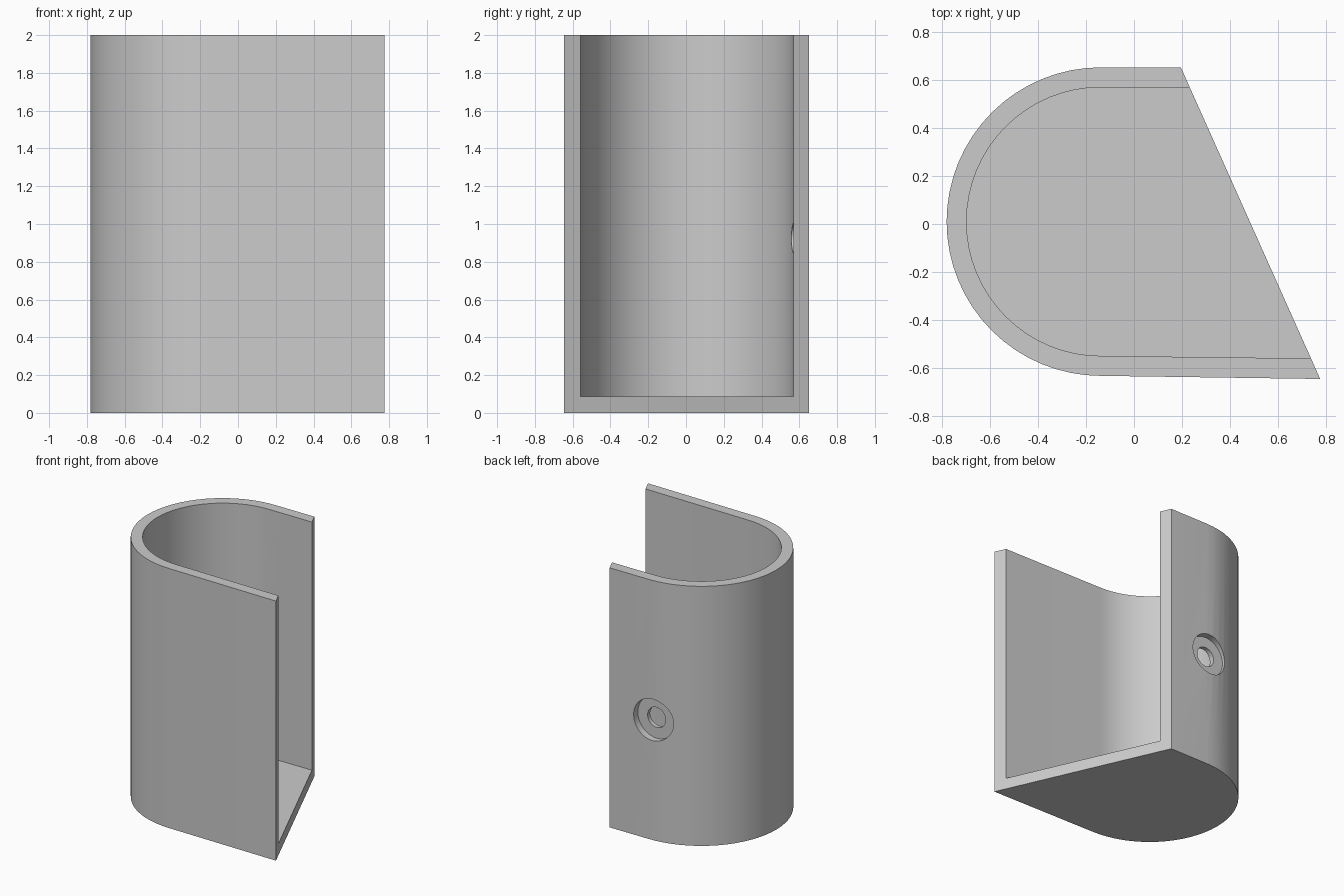
import bpy, bmesh, math
from mathutils import Matrix

if "Cube" in bpy.data.objects:
    bpy.data.objects.remove(bpy.data.objects["Cube"], do_unlink=True)

HEIGHT = 2.0
WALL = 0.083
FLOOR = 0.088
RADIUS = 0.642
CX, CY = -0.138, 0.01          # centre of the rounded end
HOLE_X, HOLE_Z = -0.17, 0.925  # screw hole in the rear wall

grey = bpy.data.materials.new("plain grey")
grey.use_nodes = True
colour = (0.6, 0.6, 0.6, 1)
grey.diffuse_color = colour
grey.node_tree.nodes["Principled BSDF"].inputs["Base Color"].default_value = colour


def add_object(name, bm):
    bmesh.ops.recalc_face_normals(bm, faces=bm.faces)
    mesh = bpy.data.meshes.new(name)
    bm.to_mesh(mesh)
    bm.free()
    mesh.materials.append(grey)
    obj = bpy.data.objects.new(name, mesh)
    bpy.context.collection.objects.link(obj)
    return obj


def prism(name, radius, rear_tip, front_tip, z0, z1, steps=32):
    """Extrude a half circle closed by two straight sides and a slanted cut."""
    outline = [rear_tip]
    for i in range(steps + 1):
        a = math.pi * (0.5 + i / steps)
        outline.append((CX + radius * math.cos(a), CY + radius * math.sin(a)))
    outline.append(front_tip)
    bm = bmesh.new()
    face = bm.faces.new([bm.verts.new((x, y, z0)) for x, y in outline])
    top = bmesh.ops.extrude_face_region(bm, geom=[face])["geom"]
    verts = [v for v in top if isinstance(v, bmesh.types.BMVert)]
    bmesh.ops.translate(bm, verts=verts, vec=(0, 0, z1 - z0))
    return add_object(name, bm)


def bore(name, radius, y0, y1):
    """Round cutter running front to back through the rear wall."""
    bm = bmesh.new()
    bmesh.ops.create_cone(bm, cap_ends=True, segments=48, radius1=radius,
                          radius2=radius, depth=y1 - y0)
    place = Matrix.Translation((HOLE_X, (y0 + y1) / 2, HOLE_Z))
    bmesh.ops.transform(bm, matrix=place @ Matrix.Rotation(math.pi / 2, 4, 'X'),
                        verts=bm.verts)
    return add_object(name, bm)


def cut(obj, cutter):
    cutter.hide_render = True
    mod = obj.modifiers.new("cut", 'BOOLEAN')
    mod.operation = 'DIFFERENCE'
    mod.solver = 'EXACT'
    mod.object = cutter
    bpy.context.view_layer.objects.active = obj
    bpy.ops.object.modifier_apply(modifier=mod.name)
    bpy.data.objects.remove(cutter, do_unlink=True)


# Outer body with the slanted open side
holder = prism("open_holder", RADIUS, (0.195, 0.652), (0.775, -0.645), 0, HEIGHT)

# Cavity, open at the top and at the slanted side
cut(holder, prism("cavity_cutter", RADIUS - WALL, (1.2, 0.569), (1.2, -0.565),
                  FLOOR, HEIGHT + 0.2))

# Screw head recess and through hole
cut(holder, bore("recess_cutter", 0.16, 0.6, 0.9))
cut(holder, bore("hole_cutter", 0.077, 0.3, 0.9))

# Smooth curves, sharp rims
bpy.ops.object.select_all(action='DESELECT')
holder.select_set(True)
bpy.context.view_layer.objects.active = holder
bpy.ops.object.shade_smooth_by_angle(angle=math.radians(30))
